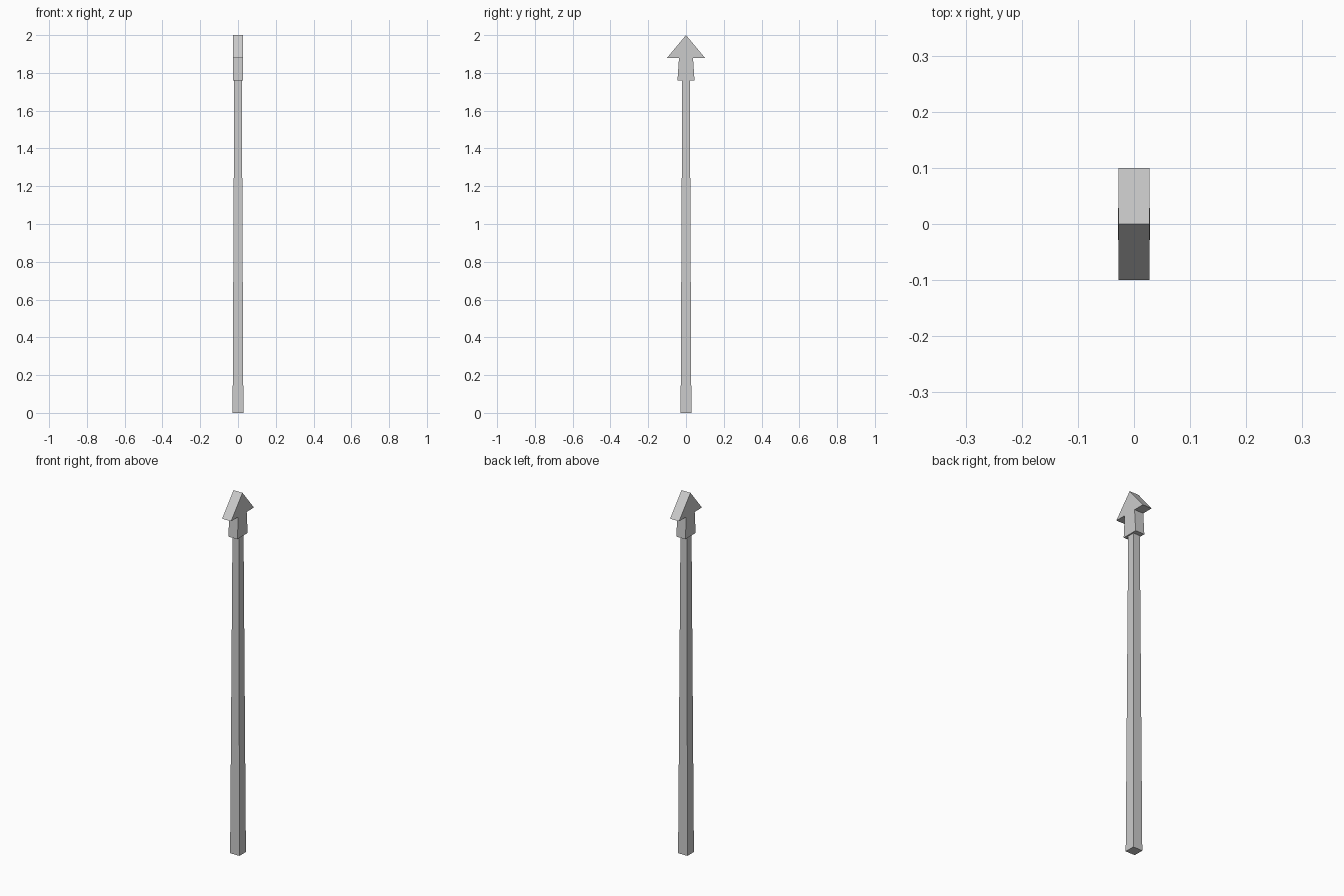
import bpy
import bmesh

if "Cube" in bpy.data.objects:
    bpy.data.objects.remove(bpy.data.objects["Cube"])


def make_object(name, bm):
    bmesh.ops.recalc_face_normals(bm, faces=bm.faces)
    mesh = bpy.data.meshes.new(name)
    bm.to_mesh(mesh)
    bm.free()
    obj = bpy.data.objects.new(name, mesh)
    bpy.context.collection.objects.link(obj)
    return obj


# Square shaft, tapering towards the top
SHAFT_TOP, BASE_HALF, TOP_HALF = 1.76, 0.0285, 0.02
bm = bmesh.new()
bmesh.ops.create_cube(bm, size=2)
for v in bm.verts:
    half = TOP_HALF if v.co.z > 0 else BASE_HALF
    v.co = (v.co.x * half, v.co.y * half, SHAFT_TOP if v.co.z > 0 else 0)
make_object("shaft", bm)

# Arrow-shaped head: mirrored y/z profile extruded along x
HEAD_HALF = 0.0275
side = [(0.045, 1.76), (0.037, 1.88), (0.1, 1.88)]
profile = side + [(0, 2.0)] + [(-y, z) for y, z in reversed(side)]
bm = bmesh.new()
face = bm.faces.new([bm.verts.new((-HEAD_HALF, y, z)) for y, z in profile])
result = bmesh.ops.extrude_face_region(bm, geom=[face], use_keep_orig=True)
new_verts = [g for g in result["geom"] if isinstance(g, bmesh.types.BMVert)]
bmesh.ops.translate(bm, verts=new_verts, vec=(2 * HEAD_HALF, 0, 0))
make_object("arrow_head", bm)
